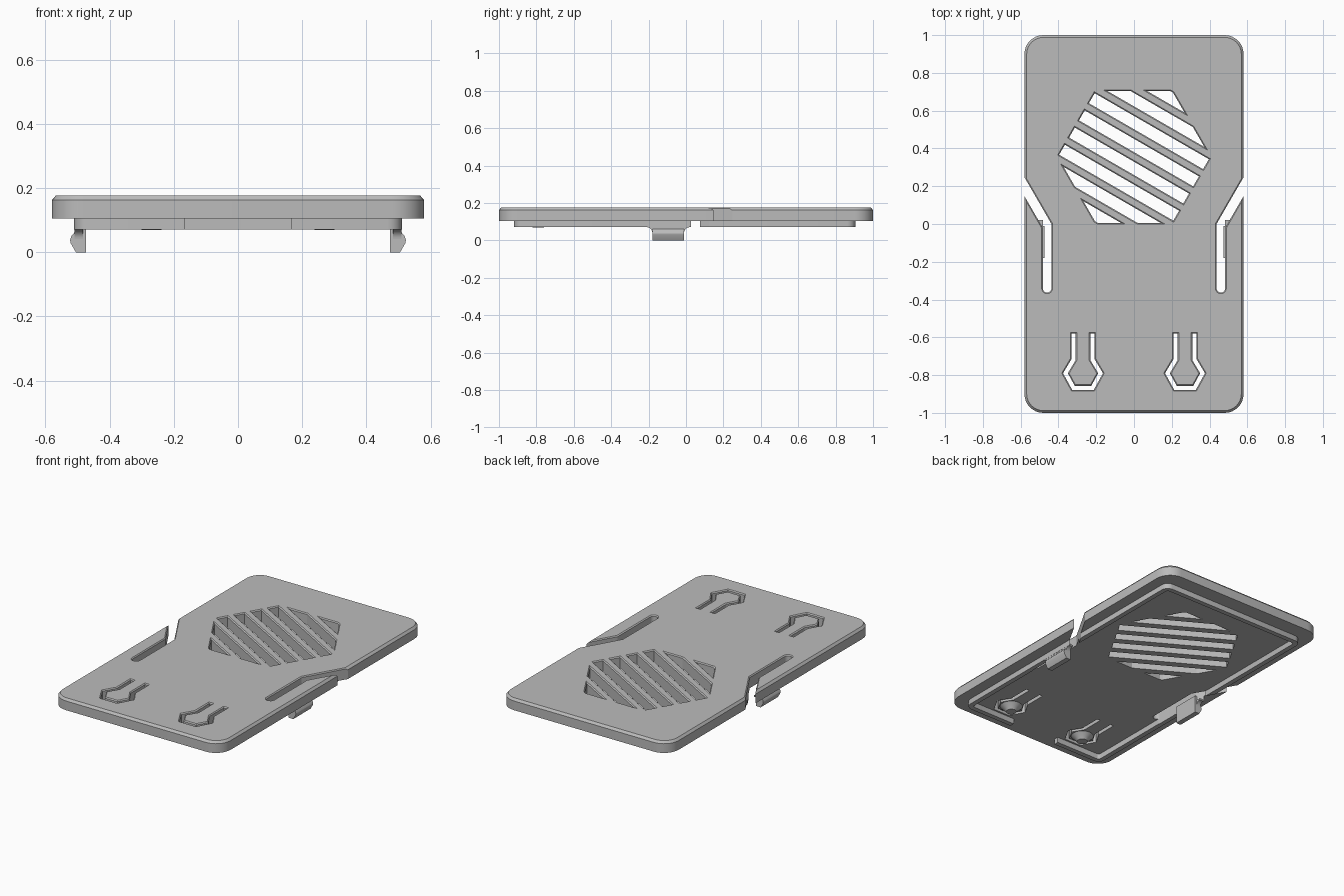
import bpy, bmesh
from math import cos, sin, pi, radians
from mathutils import Vector

old = bpy.data.objects.get("Cube")
if old:
    bpy.data.objects.remove(old)

TOP, BASE, RIM = 0.176, 0.105, 0.071

grey = bpy.data.materials.new("plain grey")
grey.use_nodes = True
colour = (0.5, 0.5, 0.5, 1)
grey.diffuse_color = colour
grey.node_tree.nodes["Principled BSDF"].inputs["Base Color"].default_value = colour


def arc(cx, cy, r, a, b, n=8):
    return [(cx + r * cos(radians(a + (b - a) * i / n)),
             cy + r * sin(radians(a + (b - a) * i / n))) for i in range(n + 1)]


def offset(pts, d, closed=True):
    """Shift a path to its right (outward if counter-clockwise) with mitred corners."""
    p = [Vector(q) for q in pts]
    out = []
    for i, q in enumerate(p):
        a = (q - p[i - 1]).normalized() if closed or i else None
        b = (p[(i + 1) % len(p)] - q).normalized() if closed or i < len(p) - 1 else None
        a, b = a or b, b or a
        na, nb = Vector((a.y, -a.x)), Vector((b.y, -b.x))
        out.append(tuple(q + (na + nb) * d / (1 + na.dot(nb))))
    return out


def band(path, half):
    return offset(path, half, False) + offset(path, -half, False)[::-1]


def loft(name, outline, levels, place=lambda u, v, w: (u, v, w)):
    """Stack an outline at (height, offset) levels and cap both ends."""
    bm = bmesh.new()
    rings = [[bm.verts.new(place(u, v, h)) for u, v in offset(outline, d)]
             for h, d in levels]
    n = len(outline)
    for lo, hi in zip(rings, rings[1:]):
        for i in range(n):
            j = (i + 1) % n
            bm.faces.new((lo[i], lo[j], hi[j], hi[i]))
    bm.faces.new(rings[0][::-1])
    bm.faces.new(rings[-1])
    bmesh.ops.recalc_face_normals(bm, faces=bm.faces)
    mesh = bpy.data.meshes.new(name)
    bm.to_mesh(mesh)
    bm.free()
    mesh.materials.append(grey)
    obj = bpy.data.objects.new(name, mesh)
    bpy.context.collection.objects.link(obj)
    return obj


def select(objs):
    bpy.ops.object.select_all(action="DESELECT")
    for o in objs:
        o.select_set(True)
    bpy.context.view_layer.objects.active = objs[0]


def cutter(outline):
    # through hole with a chamfered upper mouth
    c = 0.006
    return loft("cutter", outline, [(-0.05, 0), (TOP - c, 0), (TOP, c), (TOP + 0.05, c)])


def cut(target, cutters):
    for c in cutters:
        c.hide_render = True
        mod = target.modifiers.new("cut", "BOOLEAN")
        mod.operation, mod.solver, mod.object = "DIFFERENCE", "EXACT", c
        select([target])
        bpy.ops.object.modifier_apply(modifier=mod.name)


def mirrored(outline, side):
    return outline if side > 0 else [(-x, y) for x, y in reversed(outline)]


# Cover plate with rounded corners and a chamfered top edge
corner = 0.1
x, y = 0.58 - corner, 1 - corner
outline = (arc(x, y, corner, 0, 90) + arc(-x, y, corner, 90, 180)
           + arc(-x, -y, corner, 180, 270) + arc(x, -y, corner, 270, 360))
plate = loft("cover_plate", outline, [(BASE, 0), (TOP - 0.014, 0), (TOP, -0.012)])

# Locating rim underneath, open at the front
rx, front, back, r = 0.495, -0.905, 0.89, 0.03
path = ([(0.167, front)] + arc(rx - r, front + r, r, 270, 360, 4)
        + arc(rx - r, back - r, r, 0, 90, 4) + arc(r - rx, back - r, r, 90, 180, 4)
        + arc(r - rx, front + r, r, 180, 270, 4) + [(-0.167, front)])
rim = loft("locating_rim", band(path, 0.015), [(RIM, 0), (BASE + 0.004, 0)])

# Slots that free the two side latch arms
slot = arc(0.46, -0.34, 0.023, 180, 360) + [
    (0.483, -0.02), (0.70, 0.356), (0.70, 0.455), (0.437, 0)]
side_cutters = [cutter(mirrored(slot, s)) for s in (1, -1)]

# Hexagonal vent made of slanted louvre slots
vent_cutters = []
centre, along, across = Vector((0, 0.355)), Vector((cos(pi / 6), -0.5)), Vector((0.5, cos(pi / 6)))
for k in range(8):
    mid = (k - 3.5) * 0.105
    quad = []
    for s, ends in ((mid - 0.0365, (-1, 1)), (mid + 0.0365, (1, -1))):
        half = 0.355 * min(1, (0.41 - abs(s)) / 0.205)
        quad += [tuple(centre + along * half * e + across * s) for e in ends]
    vent_cutters.append(cutter(offset(quad, -0.006)))

# Keyhole-shaped cuts around the two spring tongues
tongue = [(0.05, -0.58), (0.05, -0.718), (0.093, -0.79), (0.05, -0.868)]
tongue = [(-u, v) for u, v in tongue] + tongue[::-1]
tongue_cutters = [cutter(band([(u + cx, v) for u, v in tongue], 0.011))
                  for cx in (-0.27, 0.27)]

cut(plate, side_cutters + vent_cutters + tongue_cutters)
cut(rim, side_cutters)
for c in side_cutters + vent_cutters + tongue_cutters:
    bpy.data.objects.remove(c)

# Latch hooks below the side arms, with filleted roots
hook = [(0.473, 0), (0.505, 0), (0.521, 0.028), (0.523, 0.038), (0.518, 0.052),
        (0.509, 0.062), (0.507, BASE + 0.004), (0.473, BASE + 0.004)]
f = 0.03
y0, y1, zc = -0.18, -0.01, RIM - f
root = (arc(y0 - f, zc, f, 90, 0) + arc(y1 + f, zc, f, 180, 90)
        + [(y1 + f, RIM + 0.01), (y0 - f, RIM + 0.01)])
parts = [plate, rim]
for s, label in ((1, "left"), (-1, "right")):
    parts.append(loft(label + "_latch_hook", hook, [(y0, 0), (y1, 0)],
                      lambda u, v, w, s=s: (s * u, w, v)))
    parts.append(loft(label + "_latch_root", root, [(0.482, 0), (0.509, 0)],
                      lambda u, v, w, s=s: (s * w, u, v)))

    # Tapered foot under each spring tongue
    parts.append(loft(label + "_tongue_foot", arc(s * 0.27, -0.79, 0.031, 0, 348.75, 31),
                      [(0.07, 0), (0.085, 0.012), (BASE + 0.002, 0.036)]))

select(parts)
bpy.ops.object.shade_smooth_by_angle(angle=radians(25))
